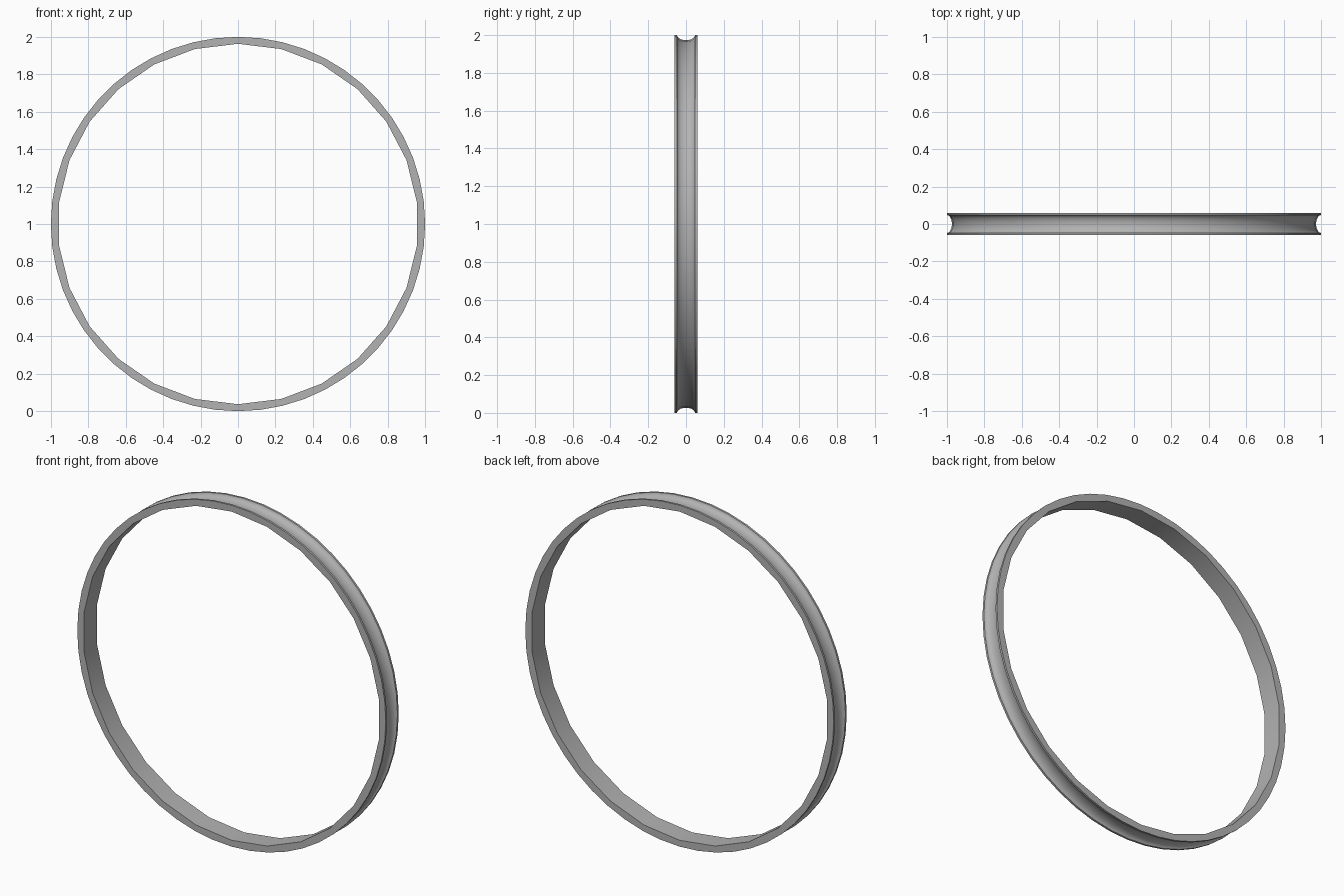
import bpy, bmesh
from math import sin, cos, pi

if "Cube" in bpy.data.objects:
    bpy.data.objects.remove(bpy.data.objects["Cube"])

OUTER, INNER, HALF = 1.0, 0.963, 0.06
GROOVE_HALF, GROOVE_DEPTH = 0.048, 0.027
OUTER_SIDES, INNER_SIDES, ARC = 52, 26, 10

# Plain grey metal
metal = bpy.data.materials.new("grey metal")
metal.use_nodes = True
grey = (0.45, 0.45, 0.45, 1)
metal.diffuse_color = grey
metal.node_tree.nodes["Principled BSDF"].inputs["Base Color"].default_value = grey

bm = bmesh.new()


def ring(radius, y, sides):
    return [bm.verts.new((radius * sin(2 * pi * i / sides), y,
                          1 + radius * cos(2 * pi * i / sides)))
            for i in range(sides)]


def bridge(a, b):
    # Join two rings; b may have a whole multiple of a's sides
    n, k = len(a), len(b) // len(a)
    for i in range(n):
        outer = [b[(i * k + j) % len(b)] for j in range(k + 1)]
        bm.faces.new([a[(i + 1) % n], a[i]] + outer)


# Outer surface: narrow flat lips with a rounded groove between them
profile = [(OUTER, -HALF)]
for i in range(ARC + 1):
    t = pi * i / ARC
    profile.append((OUTER - GROOVE_DEPTH * sin(t), -GROOVE_HALF * cos(t)))
profile.append((OUTER, HALF))
outer_rings = [ring(r, y, OUTER_SIDES) for r, y in profile]
for a, b in zip(outer_rings, outer_rings[1:]):
    bridge(a, b)

# Coarser inner wall and flat sides
inner_front, inner_back = [ring(INNER, y, INNER_SIDES) for y in (-HALF, HALF)]
bridge(inner_front, inner_back)
bridge(inner_front, outer_rings[0])
bridge(inner_back, outer_rings[-1])

bmesh.ops.recalc_face_normals(bm, faces=bm.faces)
mesh = bpy.data.meshes.new("grooved_rim")
bm.to_mesh(mesh)
bm.free()
mesh.materials.append(metal)
rim = bpy.data.objects.new("grooved_rim", mesh)
bpy.context.collection.objects.link(rim)

# Smooth shading with crisp lip edges
bpy.context.view_layer.objects.active = rim
rim.select_set(True)
bpy.ops.object.shade_smooth_by_angle(angle=pi / 6)
